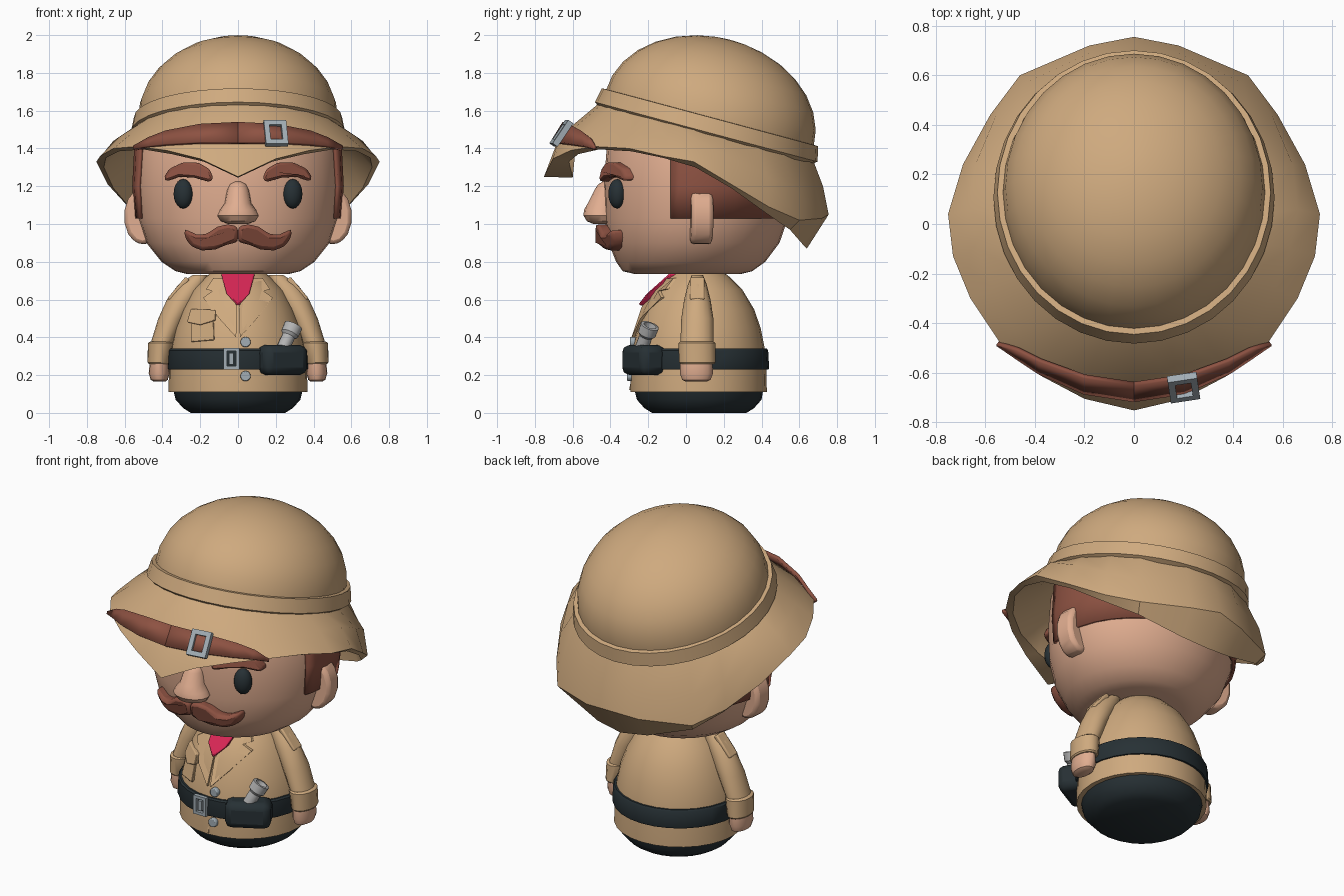
import bpy, bmesh, math
from mathutils import Matrix, Vector, Euler

if "Cube" in bpy.data.objects:
    bpy.data.objects.remove(bpy.data.objects["Cube"])

TAN, SKIN, BROWN = (.62, .40, .21), (.75, .42, .28), (.27, .085, .055)
DARK, PINK, STEEL = (.02, .03, .035), (.68, .02, .09), (.36, .42, .46)
mats = {}


def finish(name, bm, col, mirror=False, bevel=0, solid=0, angle=35):
    bmesh.ops.recalc_face_normals(bm, faces=bm.faces)
    me = bpy.data.meshes.new(name)
    bm.to_mesh(me)
    bm.free()
    for p in me.polygons:
        p.use_smooth = True
    me.set_sharp_from_angle(angle=math.radians(angle))
    if col not in mats:
        mats[col] = bpy.data.materials.new("colour_%d" % len(mats))
        mats[col].diffuse_color = (*col, 1)
    me.materials.append(mats[col])
    ob = bpy.data.objects.new(name, me)
    bpy.context.collection.objects.link(ob)
    if bevel:
        m = ob.modifiers.new("bevel", 'BEVEL')
        m.width, m.segments = bevel, 2
    if solid:
        m = ob.modifiers.new("solid", 'SOLIDIFY')
        m.thickness, m.offset = solid, 0
    if mirror:
        ob.modifiers.new("mirror", 'MIRROR')
    return ob


def skin_rings(rings, closed=True, cap=True):
    bm = bmesh.new()
    vs = [[bm.verts.new(p) for p in r] for r in rings]
    n = len(vs[0])
    for a, b in zip(vs, vs[1:]):
        for i in range(n if closed else n - 1):
            j = (i + 1) % n
            bm.faces.new((a[i], a[j], b[j], b[i]))
    if cap:
        bm.faces.new(vs[0])
        bm.faces.new(vs[-1])
    return bm


def loft_bm(rows, n=28, cap=True):
    # rows: z, half width, front y, back y, optional centre x
    rings = []
    for z, rx, yf, yb, *cx in rows:
        c = cx[0] if cx else 0
        rings.append([(c + rx * math.sin(t), (yf + yb) / 2 - (yb - yf) / 2 * math.cos(t), z)
                      for t in (2 * math.pi * i / n for i in range(n))])
    return skin_rings(rings, cap=cap)


def loft(name, rows, col, n=28, **kw):
    return finish(name, loft_bm(rows, n), col, **kw)


def front_y(rows, x, z):
    for a, b in zip(rows, rows[1:]):
        if z <= b[0]:
            break
    k = min(1, max(0, (z - a[0]) / (b[0] - a[0])))
    rx, yf, yb = (a[i] + (b[i] - a[i]) * k for i in (1, 2, 3))
    return (yf + yb) / 2 - (yb - yf) / 2 * math.sqrt(max(.05, 1 - (x / rx) ** 2))


def drape(name, rows, outline, t, col, **kw):
    # thick outline laid over the front of a lofted form
    rings = [[(x, front_y(rows, x, z) + d, z) for x, z in outline] for d in (.02, -t)]
    return finish(name, skin_rings(rings), col, **kw)


def prim(name, kind, loc, scale, col, rot=(0, 0, 0), n=16, **kw):
    bm = bmesh.new()
    m = Matrix.LocRotScale(Vector(loc), Euler(rot), Vector(scale))
    if kind == 'ball':
        bmesh.ops.create_uvsphere(bm, u_segments=n, v_segments=n // 2 + 2, radius=1, matrix=m)
    elif kind == 'box':
        bmesh.ops.create_cube(bm, size=2, matrix=m)
    else:
        bmesh.ops.create_cone(bm, cap_ends=True, segments=n, radius1=1, radius2=1, depth=2, matrix=m)
    return finish(name, bm, col, **kw)


def frame(name, w, h, t, d, loc, rot, col):
    m = Matrix.LocRotScale(Vector(loc), Euler(rot), Vector((1, 1, 1)))

    def ring(k, y):
        return [m @ Vector((sx * (w / 2 - k), y, sz * (h / 2 - k)))
                for sx, sz in ((-1, -1), (1, -1), (1, 1), (-1, 1))]
    r = [ring(0, -d), ring(0, d), ring(t, d), ring(t, -d), ring(0, -d)]
    bm = skin_rings(r, cap=False)
    bmesh.ops.remove_doubles(bm, verts=bm.verts, dist=1e-5)
    finish(name, bm, col)


# Base, coat and belt
loft("base", [(0, .25, -.18, .32), (.025, .29, -.22, .36), (.07, .33, -.26, .4), (.13, .345, -.275, .41)], DARK)
COAT = [(.11, .368, -.295, .428), (.25, .365, -.295, .425), (.35, .355, -.285, .415), (.45, .333, -.26, .395),
        (.55, .295, -.225, .36), (.65, .24, -.17, .30), (.72, .17, -.1, .23), (.76, .12, -.05, .18)]
loft("coat", COAT, TAN)
loft("belt", [(.23, .374, -.306, .437), (.24, .378, -.31, .44), (.33, .374, -.305, .435), (.34, .366, -.297, .428)], DARK)
frame("belt_buckle", .085, .115, .018, .012, (-.035, -.315, .287), (0, 0, 0), STEEL)
prim("buckle_prong", 'box', (-.035, -.318, .287), (.012, .008, .03), STEEL)

# Coat front details
drape("coat_placket", COAT, [(0, .12), (.008, .12), (.008, .56), (0, .56)], .006, TAN)
drape("lapel", COAT, [(.004, .56), (.075, .71), (.13, .715), (.17, .655), (.135, .645), (.185, .61), (.1, .5), (.01, .4)],
      .016, TAN, mirror=True)
drape("neck_scarf", COAT, [(0, .565), (.06, .63), (.09, .74), (-.09, .74), (-.06, .63)], .04, PINK, bevel=.01)
drape("chest_pocket", COAT, [(-.25, .375), (-.125, .385), (-.13, .52), (-.25, .51)], .022, TAN, bevel=.006)
drape("pocket_flap", COAT, [(-.27, .48), (-.2, .465), (-.115, .49), (-.12, .545), (-.25, .55)], .034, TAN, bevel=.006)
for z in (.195, .375):
    prim("coat_button", 'cyl', (.04, front_y(COAT, .04, z) - .005, z), (.028, .028, .014), STEEL,
         (math.pi / 2, 0, 0), 10, bevel=.005)

# Holster with torch
prim("holster", 'box', (.23, -.225, .28), (.13, .075, .08), DARK, (0, 0, .5), bevel=.04)
d = Vector((.055, .045, .12)).normalized()
q = d.to_track_quat('Z', 'Y')
prof = [(.035, -.05), (.035, .07), (.048, .085), (.05, .135), (.034, .137), (.03, .1)]
finish("torch", skin_rings([[Vector((.24, -.235, .345)) + q @ Vector((r * math.cos(i * math.pi / 7), r * math.sin(i * math.pi / 7), h))
                             for i in range(14)] for r, h in prof]), (.45, .45, .45))

# Arms
loft("sleeve", [(.36, .06, -.03, .145, .405), (.5, .072, -.025, .145, .35), (.6, .078, -.01, .13, .298),
                (.68, .07, .01, .11, .245), (.73, .04, .03, .09, .2)], TAN, 16, mirror=True)
loft("cuff", [(.26, .058, -.03, .15, .415), (.268, .064, -.037, .157, .415), (.37, .07, -.04, .155, .407),
              (.378, .06, -.03, .145, .405)], TAN, 16, mirror=True)
loft("hand", [(.165, .03, .0, .11, .415), (.175, .045, -.02, .13, .417), (.21, .056, -.033, .143, .417),
              (.27, .052, -.03, .14, .415)], SKIN, 16, mirror=True)
prim("shoulder_strap", 'box', (.315, .06, .655), (.075, .038, .014), TAN, (0, math.radians(50), 0), bevel=.008, mirror=True)

# Head, hair and ears
HEAD = [(.735, .27, -.27, .29), (.75, .33, -.335, .35), (.80, .405, -.37, .42), (.9, .485, -.41, .495),
        (1.03, .528, -.43, .54), (1.2, .54, -.435, .56), (1.4, .53, -.42, .56), (1.6, .45, -.33, .5)]
loft("head", HEAD, SKIN, 32)
bm = loft_bm([(1.03, .538, -.43, .553), (1.2, .551, -.435, .573), (1.4, .541, -.42, .573), (1.47, .52, -.4, .56)], 32, False)
bmesh.ops.bisect_plane(bm, geom=bm.verts[:] + bm.edges[:] + bm.faces[:], plane_co=(0, -.08, 0),
                       plane_no=(0, -1, 0), clear_outer=True)
finish("hair", bm, BROWN, solid=.018)
prim("ear", 'cyl', (.5, .08, 1.04), (.1, .15, .058), SKIN, (math.pi / 2, 0, .1), 14, bevel=.022, mirror=True)

# Face
loft("nose", [(1.0, .05, -.49, -.36), (1.015, .09, -.525, -.36), (1.045, .11, -.543, -.36), (1.075, .095, -.54, -.36),
              (1.11, .07, -.52, -.36), (1.18, .058, -.485, -.36), (1.21, .045, -.465, -.36), (1.225, .02, -.44, -.38)], SKIN, 16)
prim("eye", 'ball', (.29, -.365, 1.16), (.052, .045, .078), DARK, (0, 0, .4), mirror=True)
drape("eyebrow", HEAD, [(.13, 1.24), (.15, 1.29), (.21, 1.325), (.29, 1.325), (.36, 1.295), (.392, 1.25), (.38, 1.225),
                        (.31, 1.25), (.23, 1.245), (.15, 1.222)], .045, BROWN, bevel=.015, mirror=True)
drape("moustache", HEAD, [(0, .905), (0, .985), (.05, 1.0), (.11, .985), (.17, .945), (.22, .945), (.285, .975),
                          (.28, .925), (.245, .88), (.19, .86), (.12, .865), (.06, .89)], .06, BROWN, bevel=.02, mirror=True)


# Hat: crown and band in a tilted frame
def tilt(t, f, n):
    u = -.57 * f * math.cos(t)
    return (.53 * f * math.sin(t), .125 + u * .966 + n * .259, 1.555 - u * .259 + n * .966)


def hat_rings(prof, n=32):
    return [[tilt(2 * math.pi * i / n, f, h) for i in range(n)] for f, h in prof]


finish("hat_crown", skin_rings(hat_rings([(1, -.06)] + [(math.cos(a), .434 * math.sin(a)) for a in
       (math.radians(k) for k in (0, 12, 24, 36, 48, 60, 72, 82, 88))])), TAN)
finish("hat_band", skin_rings(hat_rings([(.98, .012), (1.04, .01), (1.07, -.07), (1.02, -.09)])), TAN)

# Hat brim: half built from front to back, then mirrored
EDGE = [(0, -.752, 1.25), (.2, -.705, 1.345), (.38, -.61, 1.39), (.54, -.48, 1.41), (.66, -.3, 1.4), (.73, -.13, 1.36),
        (.75, .04, 1.33), (.69, .24, 1.21), (.58, .44, 1.09), (.46, .6, 1.02), (.18, .72, 1.03), (0, .755, 1.05)]
MID = [(0, -.67, 1.465), (.19, -.635, 1.47), (.35, -.555, 1.475), (.48, -.43, 1.475), (.57, -.26, 1.475), (.63, -.1, 1.46),
       (.66, .06, 1.44), (.64, .24, 1.35), (.56, .43, 1.25), (.44, .57, 1.19), (.18, .69, 1.19), (0, .725, 1.2)]
LIP = [(0, -.6, 1.245), (.18, -.62, 1.33), (.35, -.57, 1.37), (.5, -.46, 1.395), (.63, -.29, 1.385), (.7, -.12, 1.35),
       (.71, .05, 1.3), (.66, .24, 1.19), (.55, .42, 1.06), (.43, .55, .97), (.17, .62, .89), (0, .64, .87)]
ang = [math.atan2(x, .125 - y) for x, y, z in EDGE]
under = [(x * .92, (y - .06) * .92 + .06, z - .02) for x, y, z in MID]
brim = skin_rings([[tilt(a, 1.03, -.07) for a in ang], MID, EDGE, LIP, under, [tilt(a, .94, -.1) for a in ang]], False, False)
finish("hat_brim", brim, TAN, mirror=True, angle=30)

# Hat strap and buckle
up = [(0, -.645, 1.535), (.2, -.615, 1.525), (.38, -.55, 1.49), (.47, -.505, 1.455), (.55, -.48, 1.41)]
low = [(0, -.71, 1.43), (.2, -.68, 1.43), (.38, -.6, 1.42), (.47, -.54, 1.41), (.55, -.485, 1.395)]
finish("hat_strap", skin_rings([up, low], False, False), BROWN, solid=.02, mirror=True)
frame("hat_buckle", .12, .15, .028, .016, (.2, -.66, 1.48), (-.6, 0, .15), STEEL)

for m in bpy.data.materials:
    if m.users and not m.is_grease_pencil:
        m.use_nodes = True
        m.node_tree.nodes["Principled BSDF"].inputs["Base Color"].default_value = m.diffuse_color
